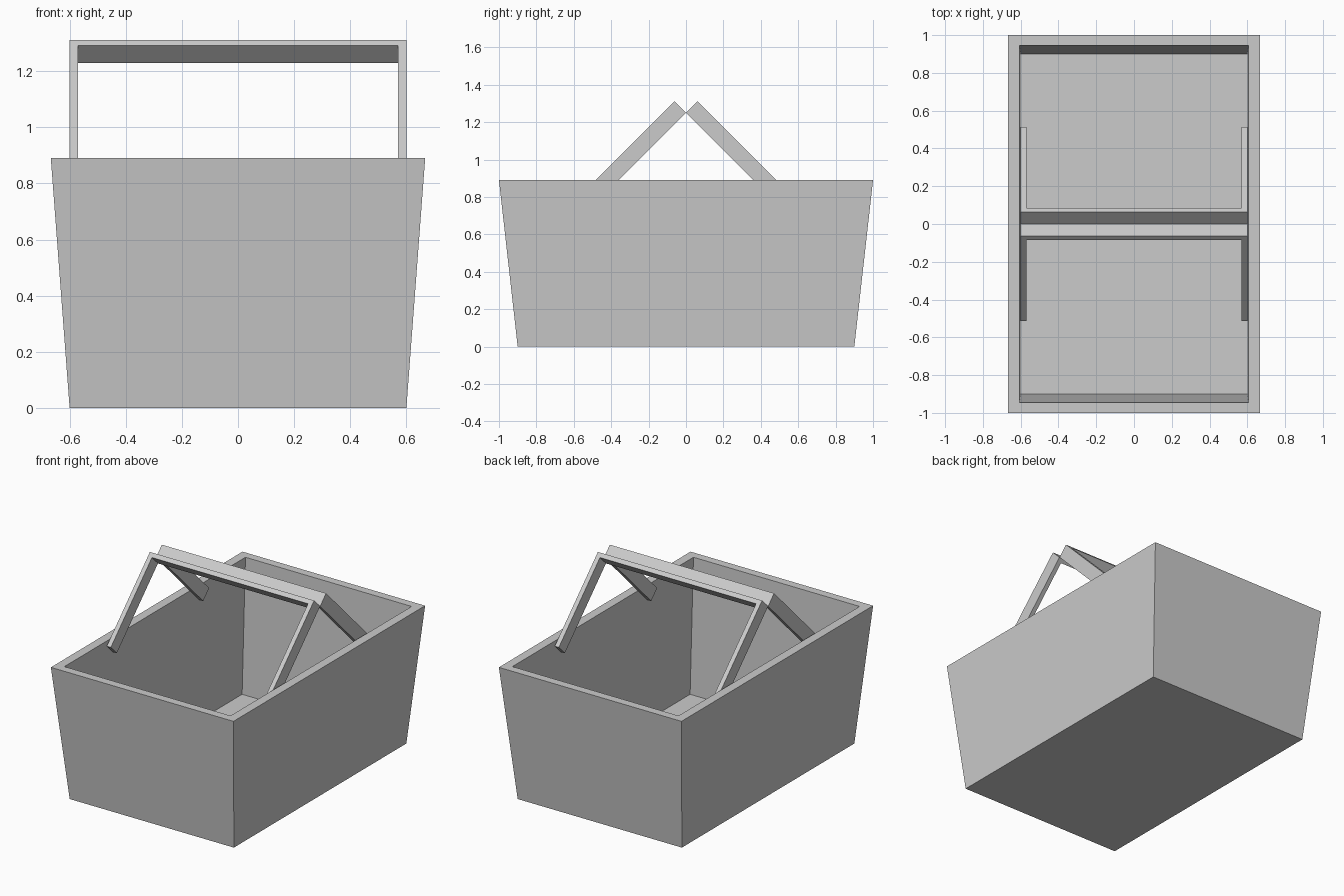
import bpy
import bmesh
from mathutils import Vector

cube = bpy.data.objects.get("Cube")
if cube:
    bpy.data.objects.remove(cube, do_unlink=True)

grey = bpy.data.materials.new("plain grey")
grey.use_nodes = True
colour = (0.6, 0.6, 0.6, 1)
grey.diffuse_color = colour
grey.node_tree.nodes["Principled BSDF"].inputs["Base Color"].default_value = colour


def finish(bm, name):
    bmesh.ops.recalc_face_normals(bm, faces=bm.faces)
    mesh = bpy.data.meshes.new(name)
    bm.to_mesh(mesh)
    bm.free()
    mesh.materials.append(grey)
    obj = bpy.data.objects.new(name, mesh)
    bpy.context.collection.objects.link(obj)
    return obj


# Basket: rectangular loops running up the outside and down the inside
def basket(loops):
    bm = bmesh.new()
    rings = []
    for hx, hy, z in loops:
        corners = [(-hx, -hy), (hx, -hy), (hx, hy), (-hx, hy)]
        rings.append([bm.verts.new((x, y, z)) for x, y in corners])
    for a, b in zip(rings, rings[1:]):
        for i in range(4):
            j = (i + 1) % 4
            bm.faces.new((a[i], a[j], b[j], b[i]))
    bm.faces.new(rings[0])
    bm.faces.new(rings[-1])
    return finish(bm, "basket")


basket([(0.6, 0.9, 0), (0.667, 1, 0.89), (0.607, 0.945, 0.89), (0.6, 0.9, 0.004)])


# Handle: a U-shaped strap outline, extruded across its width, leaning at 45 degrees
def handle(name, side):
    half, bar, length, width = 0.6, 0.03, 0.637, 0.088
    outline = [(-half, 0), (half, 0), (half, length), (half - bar, length),
               (half - bar, bar), (bar - half, bar), (bar - half, length), (-half, length)]
    top = Vector((0, side * 0.0625, 1.312))
    down = Vector((0, side, -1)).normalized()
    inward = Vector((0, -side, -1)).normalized()
    bm = bmesh.new()
    face = bm.faces.new([bm.verts.new(top + Vector((x, 0, 0)) + down * d) for x, d in outline])
    new = bmesh.ops.extrude_face_region(bm, geom=[face])["geom"]
    verts = [v for v in new if isinstance(v, bmesh.types.BMVert)]
    bmesh.ops.translate(bm, verts=verts, vec=inward * width)
    return finish(bm, name)


handle("front_handle", -1)
handle("back_handle", 1)
